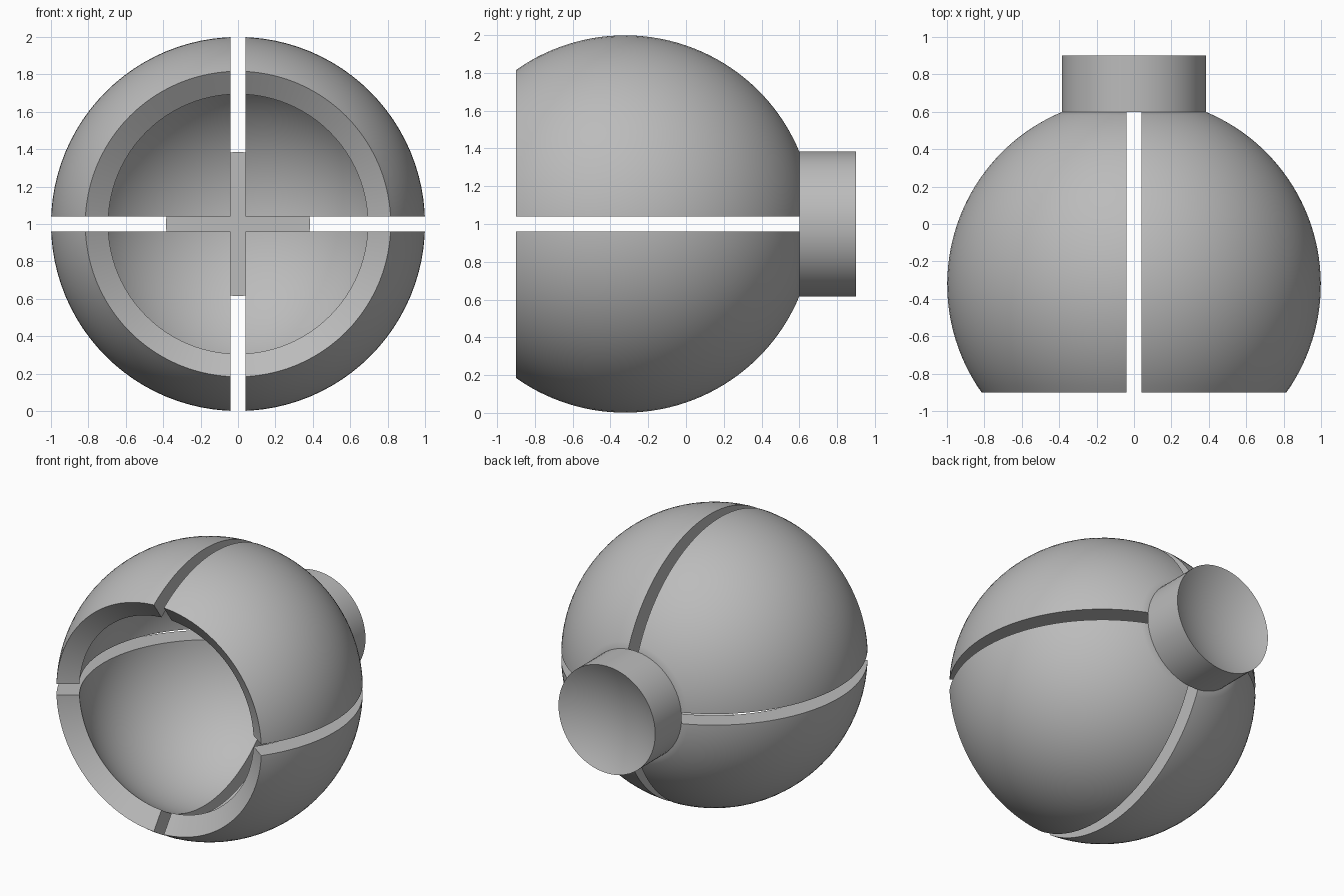
import bpy, bmesh, math
from mathutils import Matrix

cube = bpy.data.objects.get("Cube")
if cube:
    bpy.data.objects.remove(cube)

OUTER, INNER, NECK = 1.0, 0.85, 0.385
FRONT, BACK, END = -0.9, 0.6, 0.9
HALF_SLOT = 0.04
CENTRE_Y = BACK - math.sqrt(OUTER**2 - NECK**2)

grey = bpy.data.materials.new("plain grey")
grey.use_nodes = True
grey.diffuse_color = (0.5, 0.5, 0.5, 1)
grey.node_tree.nodes["Principled BSDF"].inputs["Base Color"].default_value = (0.5, 0.5, 0.5, 1)


def arc(radius, start, end, steps, centre=0.0):
    """Points (r, y) on a circle, with angles measured from +y."""
    angles = [start + (end - start) * i / steps for i in range(steps + 1)]
    return [(radius * math.sin(a), centre + radius * math.cos(a)) for a in angles]


def lathe(profile, steps):
    """Revolve an (r, y) profile about the y axis."""
    bm = bmesh.new()
    verts = [bm.verts.new((r, y, 0)) for r, y in profile]
    edges = [bm.edges.new(pair) for pair in zip(verts, verts[1:])]
    bmesh.ops.spin(bm, geom=verts + edges, cent=(0, 0, 0), axis=(0, 1, 0),
                   angle=math.tau, steps=steps)
    bmesh.ops.remove_doubles(bm, verts=bm.verts, dist=1e-5)
    bmesh.ops.dissolve_degenerate(bm, edges=bm.edges, dist=1e-6)
    bmesh.ops.recalc_face_normals(bm, faces=bm.faces)
    return bm


def finish(bm, name):
    mesh = bpy.data.meshes.new(name)
    bm.to_mesh(mesh)
    bm.free()
    mesh.materials.append(grey)
    obj = bpy.data.objects.new(name, mesh)
    obj.location = (0, CENTRE_Y, 1)
    bpy.context.collection.objects.link(obj)
    bpy.ops.object.select_all(action="DESELECT")
    obj.select_set(True)
    bpy.context.view_layer.objects.active = obj
    bpy.ops.object.shade_smooth_by_angle(angle=math.radians(25))
    return obj


# Hollow socket shell with a lip that points at the ball centre
rim = math.acos((FRONT - CENTRE_Y) / OUTER)
neck_angle = math.asin(NECK / OUTER)
shell = [(0, BACK - CENTRE_Y)] + arc(OUTER, neck_angle, rim, 40)
shell += arc(INNER, rim, 0, 48)
bm = lathe(shell, 96)

# Keep one quarter, capping each slot wall, then mirror it to four jaws
for normal in ((1, 0, 0), (0, 0, 1)):
    cut = bmesh.ops.bisect_plane(
        bm, geom=bm.verts[:] + bm.edges[:] + bm.faces[:], dist=1e-6,
        plane_co=[HALF_SLOT * n for n in normal], plane_no=normal, clear_inner=True)
    border = [e for e in bm.edges if e.is_boundary]
    bmesh.ops.triangle_fill(bm, edges=border, use_beauty=True, normal=[-n for n in normal])
bmesh.ops.recalc_face_normals(bm, faces=bm.faces)
jaws = finish(bm, "socket_jaws")
mirror = jaws.modifiers.new("four jaws", "MIRROR")
mirror.use_axis = (True, False, True)
mirror.use_mirror_merge = False

# Solid neck with a shallow round dish in its end
dish_angle = math.asin(NECK / INNER)
dish_centre = END - CENTRE_Y + INNER * math.cos(dish_angle)
neck = [(0, BACK - CENTRE_Y), (NECK, BACK - CENTRE_Y)]
neck += arc(INNER, math.pi - dish_angle, math.pi, 12, dish_centre)
finish(lathe(neck, 64), "neck")
